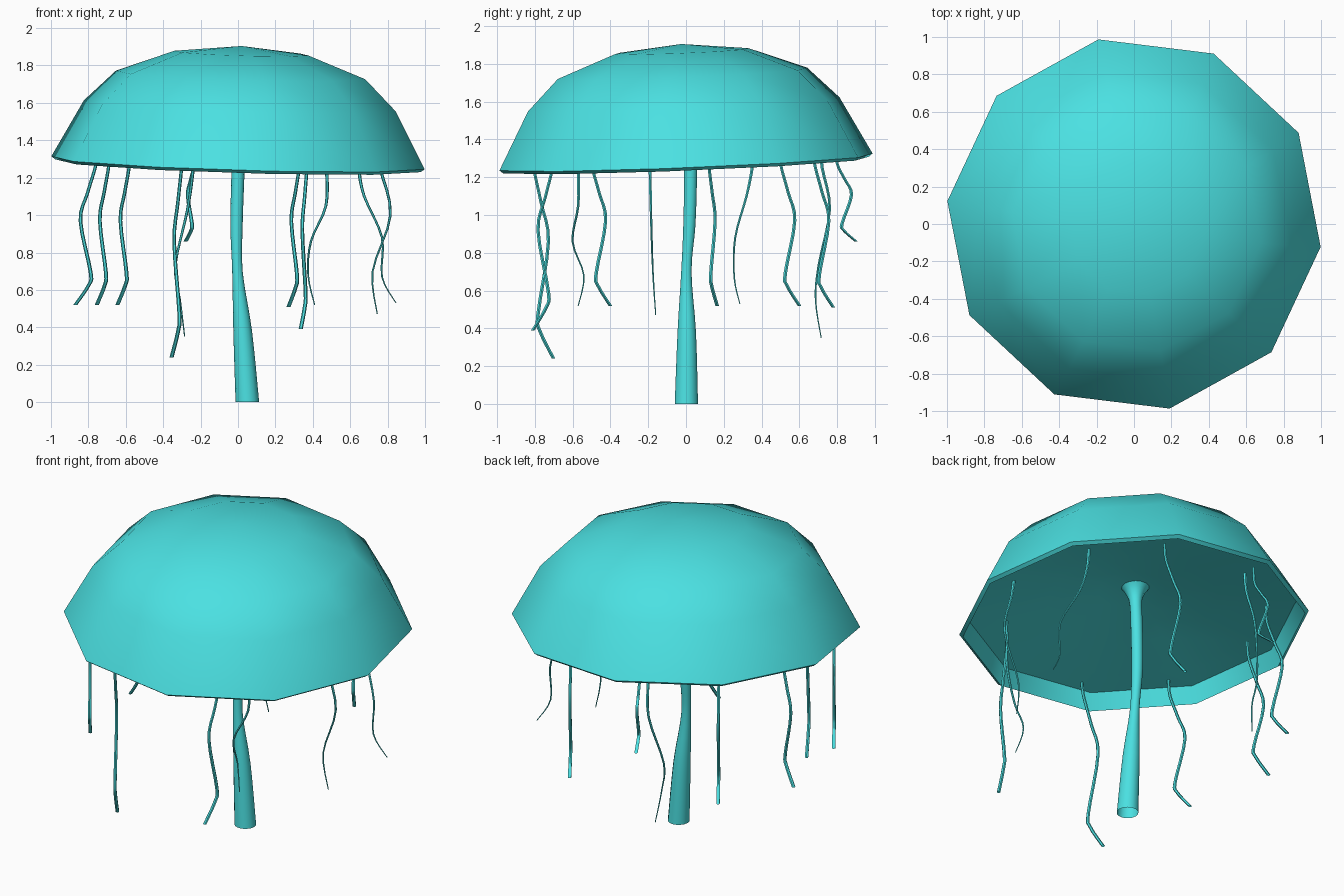
import bpy, bmesh
from math import sin, cos, pi, radians

if "Cube" in bpy.data.objects:
    bpy.data.objects.remove(bpy.data.objects["Cube"])

mat = bpy.data.materials.new("aqua")
mat.diffuse_color = (0.07, 0.75, 0.76, 1)
mat.use_nodes = True
mat.node_tree.nodes["Principled BSDF"].inputs["Base Color"].default_value = mat.diffuse_color


def loft(name, rings, sides, phase=0.0, angle=50):
    """Skin horizontal rings (x, y, z, radius); radius 0 closes to a point."""
    bm = bmesh.new()
    prev = None
    for x, y, z, r in rings:
        count = sides if r > 0 else 1
        cur = [bm.verts.new((x + r * cos(phase + 2 * pi * i / sides),
                             y + r * sin(phase + 2 * pi * i / sides), z)) for i in range(count)]
        if prev:
            for i in range(sides):
                j = (i + 1) % sides
                quad = [prev[i % len(prev)], prev[j % len(prev)], cur[j % count], cur[i % count]]
                bm.faces.new(list(dict.fromkeys(quad)))
        prev = cur
    bmesh.ops.recalc_face_normals(bm, faces=bm.faces[:])
    me = bpy.data.meshes.new(name)
    bm.to_mesh(me)
    bm.free()
    ob = bpy.data.objects.new(name, me)
    bpy.context.collection.objects.link(ob)
    me.materials.append(mat)
    bpy.ops.object.select_all(action='DESELECT')
    ob.select_set(True)
    bpy.context.view_layer.objects.active = ob
    bpy.ops.object.shade_smooth_by_angle(angle=radians(angle))
    return ob


def spline(pts, steps=4):
    """Catmull-Rom interpolation of tuples."""
    p = [pts[0]] + pts + [pts[-1]]
    out = []
    for k in range(1, len(p) - 2):
        for s in range(steps):
            t = s / steps
            out.append(tuple(0.5 * (2 * b + (c - a) * t + (2 * a - 5 * b + 4 * c - d) * t * t
                                    + (3 * b - a - 3 * c + d) * t ** 3)
                             for a, b, c, d in zip(*p[k - 1:k + 3])))
    return out + [pts[-1]]


# Bell: ten-sided dome with a thin lip and a shallow hollow underneath, slightly tilted
profile = [(0, 0.625), (0.36, 0.587), (0.672, 0.47), (0.84, 0.305), (1.006, 0.0),
           (0.985, -0.016), (0.945, 0.085), (0.8, 0.11), (0.5, 0.165), (0.2, 0.215), (0, 0.235)]
bell = loft("bell", [(0, 0, z, r) for r, z in profile], 10, radians(-7), 42)
bell.location = (0, 0, 1.28)
bell.rotation_euler = (0.04, 0.03, 0)

# Central stem: flared into the bell, narrow in the middle, open at the foot
loft("stem", spline([(0.05, 0.002, 0, 0.063), (0.025, 0.004, 0.38, 0.05),
                     (-0.003, 0.002, 0.7, 0.028), (-0.008, 0.018, 0.95, 0.033),
                     (0, 0.024, 1.24, 0.035), (0, 0.015, 1.4, 0.036),
                     (0, 0.01, 1.47, 0.055), (0, 0.01, 1.52, 0.09)]), 14)

# Wavy tentacles: top x, y, sway to the tip x, y, tip height
wave = [(-0.15, -0.08), (0, 0), (0.2, 0.4), (0.4, 0.75), (0.77, 0.25), (0.86, 0.35), (1, 1)]
tentacles = [(-0.76, 0.12, -0.11, 0.045, 0.52), (-0.69, -0.50, -0.065, 0.10, 0.52),
             (-0.58, 0.50, -0.065, 0.10, 0.52), (0.33, 0.68, -0.06, 0.10, 0.51),
             (-0.30, -0.81, -0.055, 0.11, 0.24), (0.37, -0.70, -0.035, -0.11, 0.39),
             (-0.235, 0.80, -0.045, 0.10, 0.86)]
for n, (x, y, dx, dy, tip) in enumerate(tentacles):
    top = 1.27
    pts = [(x + dx * w, y + dy * w, max(top, 1.38) if t < 0 else top + (tip - top) * t,
            0.009 + 0.002 * max(t, 0)) for t, w in wave]
    loft(f"tentacle_{n + 1}", spline(pts), 6)

# Thin tapering tentacles: path points x, y, z
thin = [
    [(0.48, -0.57, 1.38), (0.475, -0.57, 1.25), (0.47, -0.57, 1.05), (0.39, -0.60, 0.86),
     (0.375, -0.54, 0.68), (0.41, -0.57, 0.52)],
    [(0.74, -0.19, 1.37), (0.76, -0.19, 1.25), (0.815, -0.185, 1.0), (0.72, -0.175, 0.70),
     (0.745, -0.16, 0.47)],
    [(0.64, 0.36, 1.37), (0.645, 0.35, 1.25), (0.675, 0.32, 1.1), (0.77, 0.26, 0.88),
     (0.77, 0.255, 0.67), (0.845, 0.285, 0.53)],
    [(-0.235, 0.71, 1.38), (-0.24, 0.72, 1.25), (-0.27, 0.76, 1.03), (-0.335, 0.70, 0.73),
     (-0.31, 0.685, 0.55), (-0.285, 0.715, 0.35)],
]
for n, path in enumerate(thin):
    pts = [(*p, 0.011 - 0.008 * i / (len(path) - 1)) for i, p in enumerate(path)]
    loft(f"thin_tentacle_{n + 1}", spline(pts), 6)
